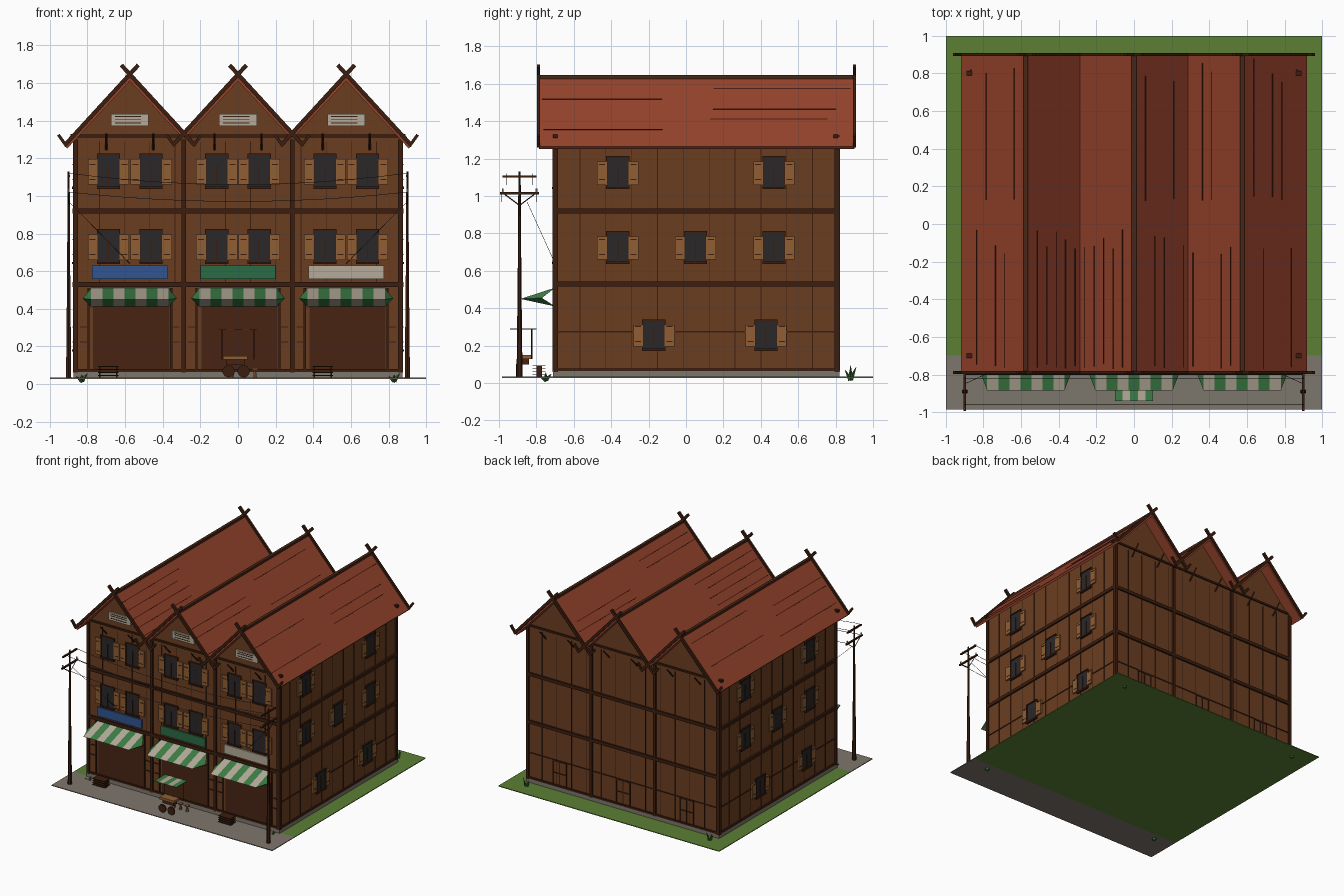
import bpy, bmesh, math, random
from mathutils import Vector, Matrix

if "Cube" in bpy.data.objects:
    bpy.data.objects.remove(bpy.data.objects["Cube"])

random.seed(4)
BAYS = (-0.575, 0.0, 0.575)
SLOPE, PEAK = 1.087, 1.64
GZ = 0.034

COL = dict(wall="6B4026", timber="3E2316", roof="93442F", streak="4A2218", shutter="8E5F37",
           glass="2E2C2C", shop="4A2819", cream="B3AA98", green="3F7D48", blue="34568F",
           teal="2F6B48", grass="5C7F37", stone="7D766C", plant="3B6B33", ridge="4A2A1C")
mats = {}
for n, h in COL.items():
    m = bpy.data.materials.new(n)
    m.diffuse_color = [(int(h[i:i + 2], 16) / 255) ** 2.2 for i in (0, 2, 4)] + [1]
    m.use_nodes = True
    m.node_tree.nodes["Principled BSDF"].inputs["Base Color"].default_value = m.diffuse_color
    mats[n] = m

parts = {}


def bm_of(name, mat):
    return parts.setdefault((name, mat), bmesh.new())


def box(name, mat, x0, x1, y0, y1, z0, z1):
    M = Matrix.Translation(((x0 + x1) / 2, (y0 + y1) / 2, (z0 + z1) / 2))
    S = Matrix.Diagonal((abs(x1 - x0), abs(y1 - y0), abs(z1 - z0), 1))
    bmesh.ops.create_cube(bm_of(name, mat), size=1, matrix=M @ S)


def prism(name, mat, pts, y0, y1):
    # xz outline extruded along y
    bm = bm_of(name, mat)
    a = [bm.verts.new((x, y0, z)) for x, z in pts]
    b = [bm.verts.new((x, y1, z)) for x, z in pts]
    bm.faces.new(a)
    bm.faces.new(b[::-1])
    for i in range(len(pts)):
        j = (i + 1) % len(pts)
        bm.faces.new((a[i], b[i], b[j], a[j]))


def plank(name, mat, p, q, w, y0, y1):
    d = (Vector(q) - Vector(p)).normalized() * w / 2
    n = Vector((-d.y, d.x))
    p, q = Vector(p), Vector(q)
    prism(name, mat, [p + n, q + n, q - n, p - n], y0, y1)


def rod(name, mat, p, q, r, r2=None, n=6):
    p, q = Vector(p), Vector(q)
    M = Matrix.Translation((p + q) / 2) @ (q - p).to_track_quat('Z', 'Y').to_matrix().to_4x4()
    bmesh.ops.create_cone(bm_of(name, mat), cap_ends=True, segments=n, radius1=r,
                          radius2=r if r2 is None else r2, depth=(q - p).length, matrix=M)


def sheet(name, mat, pts):
    bm = bm_of(name, mat)
    bm.faces.new([bm.verts.new(p) for p in pts])


def on(side, name, mat, u0, u1, z0, z1, d1, d0=-0.004):
    # box laid on a wall: u along the wall, d outwards
    if side == 'F':
        box(name, mat, u0, u1, -0.70 - d1, -0.70 - d0, z0, z1)
    elif side == 'B':
        box(name, mat, u0, u1, 0.81 + d0, 0.81 + d1, z0, z1)
    elif side == 'R':
        box(name, mat, 0.865 + d0, 0.865 + d1, u0, u1, z0, z1)
    else:
        box(name, mat, -0.865 - d1, -0.865 - d0, 0.11 - u1, 0.11 - u0, z0, z1)


def window(side, u, z0, z1):
    on(side, "window_panes", "glass", u - 0.055, u + 0.055, z0, z1, 0.006)
    for s in (-1, 1):
        a, b = sorted((u + s * 0.058, u + s * 0.11))
        on(side, "shutters", "shutter", a, b, z0 + 0.015, z1 - 0.025, 0.012)
        for k in (0.04, 0.12):
            on(side, "shutter_bars", "timber", a + 0.01, b - 0.01, z0 + k, z0 + k + 0.005, 0.014)
        a, b = sorted((u + s * 0.055, u + s * 0.062))
        on(side, "window_frames", "timber", a, b, z0, z1, 0.012)
    on(side, "window_frames", "timber", u - 0.003, u + 0.003, z0, z0 + 0.12, 0.009)
    on(side, "window_frames", "timber", u - 0.062, u + 0.062, z0 - 0.008, z0 + 0.004, 0.016)
    on(side, "window_frames", "timber", u - 0.062, u + 0.062, z1 - 0.004, z1 + 0.004, 0.012)


# ground, pavement, plinth
box("lawn", "grass", -1, 1, -0.70, 1.0, GZ - 0.006, GZ)
box("pavement", "stone", -1, 1, -0.985, -0.70, GZ - 0.006, GZ)
box("plinth", "stone", -0.875, 0.875, -0.71, 0.82, GZ - 0.004, 0.066)

# house body with three gables
top = lambda d: PEAK - 0.02 - SLOPE * abs(d)
outline = [(-0.865, 0.06), (0.865, 0.06), (0.865, top(0.29)), (0.575, top(0)), (0.2875, top(0.2875)),
           (0, top(0)), (-0.2875, top(0.2875)), (-0.575, top(0)), (-0.865, top(0.29))]
prism("house_body", "wall", outline, -0.70, 0.81)

# timber beams, posts and board joints on all walls
for side in 'FBRL':
    a, b = (-0.87, 0.87) if side in 'FB' else (-0.705, 0.815)
    for z, t, d in ((0.53, 0.026, 0.014), (0.92, 0.026, 0.014), (0.072, 0.014, 0.012), (0.275, 0.008, 0.005)):
        if side != 'F' or t > 0.01:
            on(side, "wall_beams", "timber", a, b, z - t / 2, z + t / 2, d)
    ends = (-0.862, -0.2875, 0.2875, 0.862) if side in 'FB' else (-0.697, 0.807)
    for u in ends:
        on(side, "wall_posts", "timber", u - 0.012, u + 0.012, 0.06, 1.30, 0.013)
    n = 13 if side in 'FB' else 11
    for i in range(1, n):
        u = a + (b - a) * i / n
        on(side, "board_joints", "timber", u - 0.002, u + 0.002, 0.53 if side == 'F' else 0.07, 1.29, 0.003)
    if side in 'FB':
        on(side, "wall_beams", "timber", a, b, 1.31, 1.325, 0.01)

# windows
for side in 'RL':
    for u in (-0.365, 0.47):
        window(side, u, 1.045, 1.21)
    for u in (-0.365, 0.05, 0.47):
        window(side, u, 0.645, 0.81)
    for u in (-0.172, 0.428):
        window(side, u, 0.18, 0.335)
for c in BAYS:
    for s in (-1, 1):
        for z in (0.645, 1.045):
            window('F', c + s * 0.113, z, z + 0.175)

# roof, barge boards, gable vents and struts
for c in BAYS:
    for s in (-1, 1):
        w = 0.345 if c * s > 0.5 else 0.2875
        prism("roof_slopes", "roof", [(c, PEAK), (c + s * w, PEAK - SLOPE * w),
              (c + s * (w - 0.012), PEAK - SLOPE * w - 0.014), (c, PEAK - 0.03)], -0.785, 0.90)
        for y0 in (-0.797, 0.893):
            foot = (c + s * 0.345, 1.27)
            plank("barge_boards", "timber", (c - s * 0.045, 1.695), foot, 0.022, y0, y0 + 0.017)
            plank("barge_boards", "timber", (foot[0] - s * 0.008, 1.265), (c + s * 0.38, 1.325), 0.016, y0, y0 + 0.017)
        for y0, y1 in ((-0.70, -0.78), (0.81, 0.89)):
            rod("eave_struts", "timber", (c + s * 0.125, y0, 1.245), (c + s * 0.125, y1, 1.33), 0.006, n=4)
        for k in range(5):
            d = 0.06 + 0.05 * k
            ya = random.choice((0.12, -0.77)) + random.uniform(0, 0.03)
            yb = ya + random.uniform(0.6, 0.74)
            plank("tile_courses", "streak", (c + s * d, PEAK + 0.001 - SLOPE * d),
                  (c + s * (d + 0.004), PEAK + 0.001 - SLOPE * (d + 0.004)), 0.004, ya, yb)
    box("ridge_caps", "ridge", c - 0.012, c + 0.012, -0.79, 0.905, PEAK - 0.015, PEAK + 0.006)
    on('F', "gable_vents", "cream", c - 0.10, c + 0.10, 1.37, 1.435, 0.010)
    for z in (1.385, 1.405, 1.42):
        on('F', "vent_slats", "timber", c - 0.08, c + 0.06, z, z + 0.004, 0.013)
for sx in (-1, 1):
    for y in (-0.70, 0.80):
        box("purlin_ends", "timber", sx * 0.86, sx * 0.89, y - 0.012, y + 0.012, 1.31, 1.328)

# shop fronts, signs and striped awnings
for c, sign in zip(BAYS, ("blue", "teal", "cream")):
    on('F', "shop_openings", "shop", c - 0.195, c + 0.21, 0.066, 0.42, 0.004)
    for s in (-1, 1):
        on('F', "shop_posts", "timber", c + s * 0.22 - 0.006, c + s * 0.22 + 0.006, 0.066, 0.51, 0.008)
        for z in (0.22, 0.30):
            on('F', "shop_rails", "timber", c + s * 0.245 - 0.02, c + s * 0.245 + 0.02, z, z + 0.006, 0.006)
    on('F', "shop_signs_" + sign, sign, c - 0.20, c + 0.20, 0.558, 0.63, 0.014)
    W, N = 0.205, 7
    for i in range(N):
        a, b = c - W + 2 * W * i / N, c - W + 2 * W * (i + 1) / N
        col = "green" if i % 2 else "cream"
        for zw in (0.51, 0.41):
            sheet("awning_stripes_" + col, col, [(a, -0.70, zw), (b, -0.70, zw), (b, -0.885, 0.45), (a, -0.885, 0.45)])
    for s in (-1, 1):
        for zw in (0.51, 0.41):
            sheet("awning_ends", "green", [(c + s * W, -0.70, zw), (c + s * W, -0.885, 0.45), (c + s * 0.25, -0.77, 0.455)])
    # back doors
    for u in (-0.06, 0, 0.06):
        on('B', "back_doors", "timber", c + u - 0.003, c + u + 0.003, 0.066, 0.27, 0.006)
    for z in (0.17, 0.265):
        on('B', "back_doors", "timber", c - 0.06, c + 0.06, z, z + 0.006, 0.006)

# utility poles, cross arms and wires
for s in (-1, 1):
    x = s * 0.90
    rod("utility_poles", "timber", (x, -0.89, GZ), (x, -0.89, 0.55), 0.016, 0.010)
    rod("utility_poles", "timber", (x, -0.89, 0.55), (x, -0.89, 1.13), 0.010, 0.006)
    for z, h in ((1.015, 0.105), (1.105, 0.09)):
        box("cross_arms", "timber", x - 0.006, x + 0.006, -0.89 - h, -0.89 + h, z - 0.006, z + 0.006)
    for t in (-1, 1):
        rod("pole_braces", "timber", (x, -0.89, 0.95), (x, -0.89 + t * 0.08, 1.01), 0.003, n=4)
        rod("insulators", "cream", (x, -0.89 + t * 0.09, 1.02), (x, -0.89 + t * 0.09, 1.04), 0.005)
    rod("service_wires", "glass", (x, -0.85, 0.97), (s * 0.575, -0.70, 0.64), 0.0015, n=3)
for y, z, sag in ((-0.985, 1.02, 0.05), (-0.80, 1.02, 0.05), (-0.96, 1.12, 0.06), (-0.82, 1.12, 0.06)):
    pt = lambda i: (-0.9 + 0.15 * i, y, z - sag * (1 - ((i - 6) / 6) ** 2))
    for i in range(12):
        rod("street_wires", "glass", pt(i), pt(i + 1), 0.0018, n=3)

# food cart with small striped canopy
box("cart_counter", "shutter", -0.08, 0.05, -0.90, -0.83, 0.13, 0.15)
box("cart_body", "shop", -0.065, 0.035, -0.885, -0.84, 0.10, 0.13)
for x in (-0.085, 0.085):
    rod("cart_posts", "timber", (x, -0.825, 0.13), (x, -0.825, 0.29), 0.003, n=4)
for x in (-0.05, 0.03):
    rod("cart_wheels", "timber", (x, -0.91, 0.068), (x, -0.90, 0.068), 0.033, n=10)
for i in range(5):
    a = -0.10 + 0.04 * i
    col = "cream" if i % 2 else "green"
    box("cart_canopy_" + col, col, a, a + 0.04, -0.94, -0.80, 0.287, 0.292)

# stools and slatted crates beside the shops
for x in (-0.03, 0.03, 0.09):
    box("stools", "shutter", x - 0.015, x + 0.015, -0.80, -0.77, 0.075, 0.085)
    rod("stools", "shutter", (x, -0.785, GZ), (x, -0.785, 0.075), 0.012, 0.006)
for x in (-0.69, 0.45):
    for k in range(4):
        box("crate_slats", "timber", x - 0.055, x + 0.055, -0.82, -0.75, 0.042 + 0.016 * k, 0.047 + 0.016 * k)
    for s in (-1, 1):
        box("crate_posts", "timber", x + s * 0.045 - 0.004, x + s * 0.045 + 0.004, -0.80, -0.77, GZ, 0.095)

# grass tufts at the corners
for x, y in ((-0.83, 0.88), (0.83, 0.88), (-0.83, -0.75), (0.83, -0.75)):
    h = 0.06 if y > 0 else 0.022
    for k in range(4):
        a = k * math.pi / 2
        rod("grass_tufts", "plant", (x, y, 0.018), (x + 0.03 * math.cos(a), y + 0.03 * math.sin(a), GZ + h - 0.008 * k),
            0.014, 0.001, 4)

# turn every collected part into an object
for (name, mat), bm in parts.items():
    bmesh.ops.recalc_face_normals(bm, faces=bm.faces)
    me = bpy.data.meshes.new(name)
    bm.to_mesh(me)
    bm.free()
    me.materials.append(mats[mat])
    bpy.context.collection.objects.link(bpy.data.objects.new(name, me))
